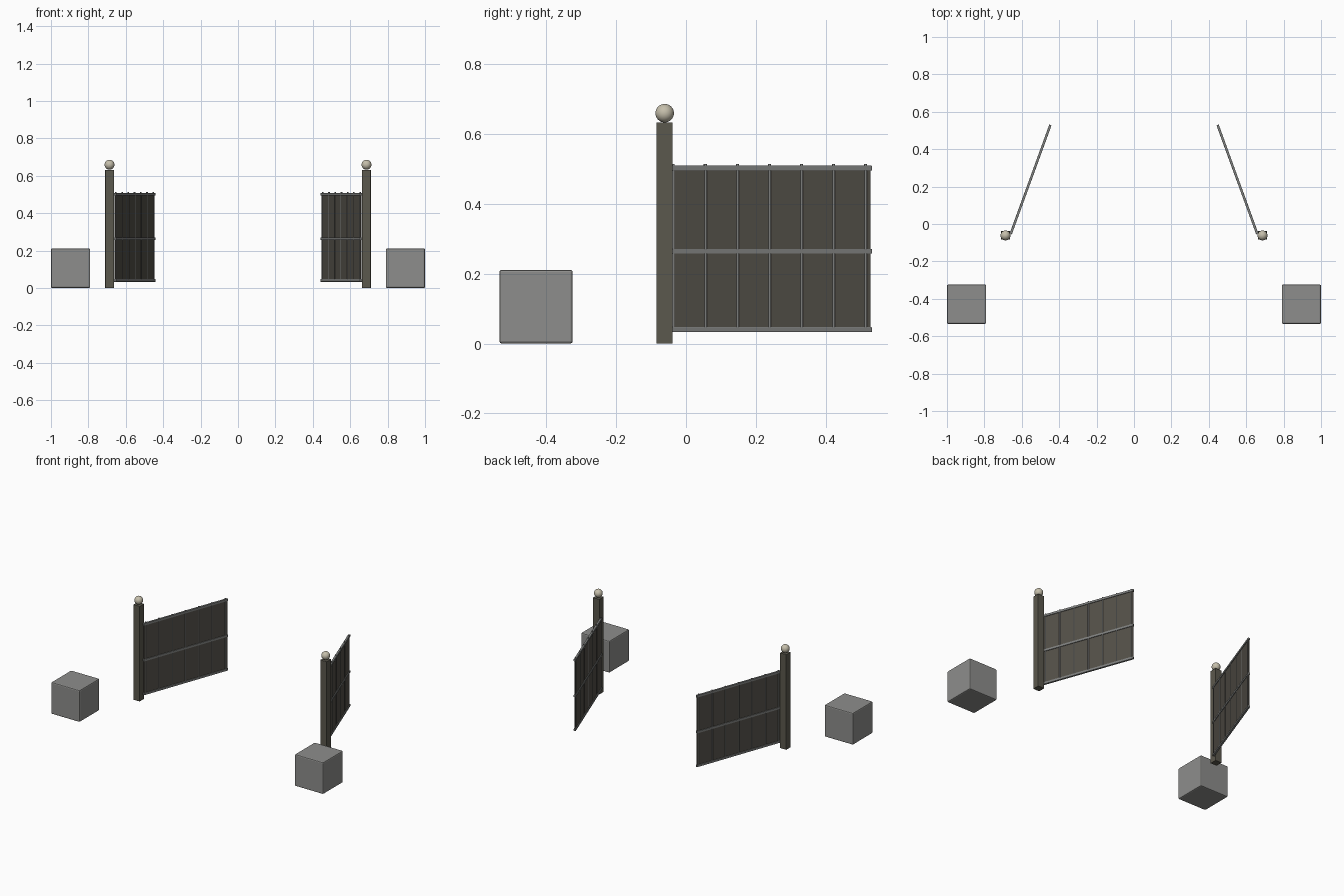
import bpy, math
from mathutils import Matrix

if "Cube" in bpy.data.objects:
    bpy.data.objects.remove(bpy.data.objects["Cube"])


def material(name, rgb):
    m = bpy.data.materials.new(name)
    m.diffuse_color = (*rgb, 1)
    m.use_nodes = True
    m.node_tree.nodes["Principled BSDF"].inputs["Base Color"].default_value = m.diffuse_color
    return m


STONE = material("grey stone", (0.27, 0.27, 0.262))
POST = material("dark olive wood", (0.105, 0.098, 0.075))
PANEL = material("dark brown panel", (0.088, 0.08, 0.066))
METAL = material("grey metal", (0.215, 0.22, 0.215))
CREAM = material("cream finial", (0.56, 0.52, 0.41))


def finish(name, mat):
    ob = bpy.context.object
    ob.name = name
    ob.data.materials.append(mat)
    return ob


def box(name, centre, size, mat, bevel=0.0):
    bpy.ops.mesh.primitive_cube_add(size=1, location=centre)
    ob = finish(name, mat)
    ob.scale = size
    bpy.ops.object.transform_apply(location=False, rotation=False, scale=True)
    if bevel:
        mod = ob.modifiers.new("soft edges", 'BEVEL')
        mod.width = bevel
        mod.segments = 2
    return ob


LENGTH = 0.62
SWING = math.radians(20)

for side, s in (("left", -1), ("right", 1)):
    # stone block in front of the gate
    box(f"{side}_stone_block", (s * 0.895, -0.429, 0.1055), (0.21, 0.21, 0.211), STONE, 0.007)

    # gate post and ball finial
    box(f"{side}_post", (s * 0.687, -0.061, 0.316), (0.046, 0.046, 0.632), POST, 0.001)
    bpy.ops.mesh.primitive_uv_sphere_add(segments=24, ring_count=16, radius=0.0265,
                                         location=(s * 0.687, -0.061, 0.659))
    finish(f"{side}_finial", CREAM)
    bpy.ops.object.shade_smooth()

    # gate leaf, built along +y from its hinge, then swung open
    leaf = [box(f"{side}_gate_panel", (0, LENGTH / 2, 0.271), (0.005, LENGTH - 0.006, 0.462), PANEL)]
    for label, z in (("bottom", 0.040), ("middle", 0.264), ("top", 0.502)):
        leaf.append(box(f"{side}_{label}_rail", (0, LENGTH / 2, z), (0.013, LENGTH, 0.014), METAL, 0.001))
    for i in range(7):
        bpy.ops.mesh.primitive_cylinder_add(vertices=10, radius=0.0045, depth=0.476,
                                            location=(0, 0.0175 + i * 0.0975, 0.276))
        bar = finish(f"{side}_gate_bar_{i + 1}", METAL)
        bpy.ops.object.shade_smooth_by_angle(angle=math.radians(40))
        leaf.append(bar)
    hinge = Matrix.Translation((s * 0.659, -0.053, 0)) @ Matrix.Rotation(s * SWING, 4, 'Z')
    for ob in leaf:
        ob.matrix_world = hinge @ Matrix.Translation(ob.location)
